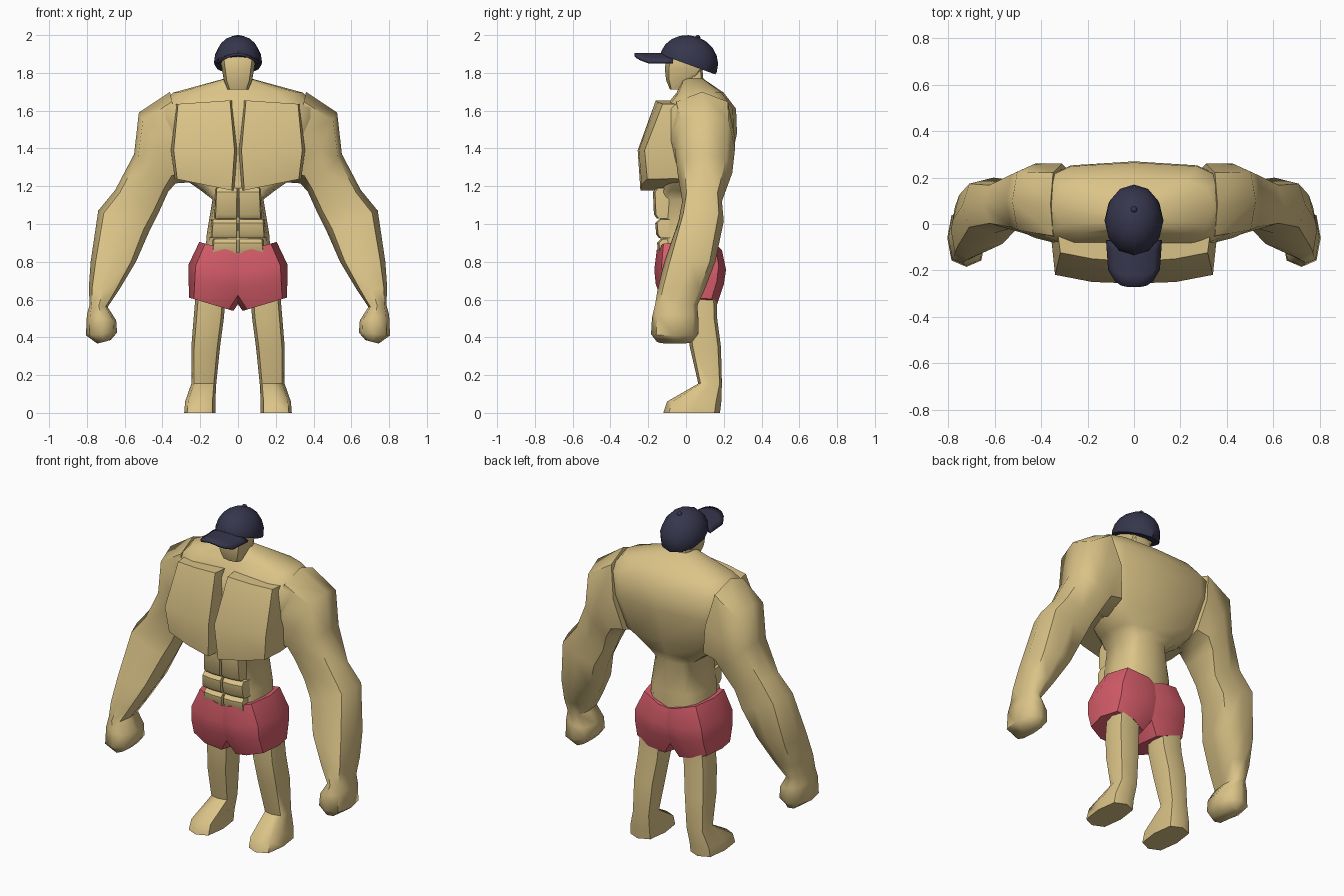
import bpy, bmesh, math
from mathutils import Matrix, Vector

if "Cube" in bpy.data.objects:
    bpy.data.objects.remove(bpy.data.objects["Cube"])


def material(name, rgb):
    m = bpy.data.materials.new(name)
    m.diffuse_color = (*rgb, 1)
    m.use_nodes = True
    m.node_tree.nodes["Principled BSDF"].inputs["Base Color"].default_value = m.diffuse_color
    return m


SKIN = material("skin tan", (0.71, 0.55, 0.245))
RED = material("shorts red", (0.68, 0.11, 0.145))
NAVY = material("cap navy", (0.037, 0.037, 0.075))


def finish(bm, name, mat, mirror=False, angle=45):
    bmesh.ops.recalc_face_normals(bm, faces=bm.faces)
    me = bpy.data.meshes.new(name)
    bm.to_mesh(me)
    bm.free()
    me.materials.append(mat)
    ob = bpy.data.objects.new(name, me)
    bpy.context.collection.objects.link(ob)
    if mirror:
        ob.modifiers.new("mirror", 'MIRROR').use_mirror_merge = False
    bpy.ops.object.select_all(action='DESELECT')
    ob.select_set(True)
    bpy.context.view_layer.objects.active = ob
    bpy.ops.object.shade_smooth_by_angle(angle=math.radians(angle))
    return ob


def loft(name, mat, rings, mirror=False, sides=8, power=3.0, skew=0.0, angle=45):
    """Each ring: outer x, z, inner x, z, front y, back y (a rounded box section)."""
    bm = bmesh.new()
    loops = []
    for ox, oz, ix, iz, y0, y1 in rings:
        loop = []
        for k in range(sides):
            a = 2 * math.pi * k / sides
            c, s = math.cos(a), math.sin(a)
            u = math.copysign(abs(c) ** (2 / power), c) if abs(c) > 1e-6 else 0
            v = math.copysign(abs(s) ** (2 / power), s) if abs(s) > 1e-6 else 0
            t = (u + 1) / 2
            loop.append(bm.verts.new((ix + (ox - ix) * t,
                                      (y0 + y1) / 2 + v * (y1 - y0) / 2 + skew * u,
                                      iz + (oz - iz) * t)))
        loops.append(loop)
    for a, b in zip(loops, loops[1:]):
        for k in range(sides):
            j = (k + 1) % sides
            bm.faces.new((a[k], a[j], b[j], b[k]))
    bm.faces.new(loops[0])
    bm.faces.new(loops[-1])
    return finish(bm, name, mat, mirror, angle)


def centred(rows):
    """Rows of half width, z, front y, back y on the middle line."""
    return [(w, z, -w, z, y0, y1) for w, z, y0, y1 in rows]


# Torso: waist, flared back, shoulders sloping up to the neck
loft("torso", SKIN, centred([
    (0.175, 0.82, -0.13, 0.17), (0.165, 0.95, -0.135, 0.175),
    (0.135, 1.13, -0.14, 0.17), (0.20, 1.18, -0.13, 0.185),
    (0.33, 1.27, -0.12, 0.225), (0.42, 1.48, -0.13, 0.27),
    (0.42, 1.61, -0.12, 0.265), (0.345, 1.695, -0.05, 0.20),
    (0.07, 1.77, -0.015, 0.09)]), sides=12, power=3.2, angle=60)

# Chest muscles
loft("chest_muscle", SKIN, [
    (0.33, 1.635, 0.03, 1.655, -0.15, 0.05),
    (0.355, 1.39, 0.004, 1.39, -0.25, 0.05),
    (0.335, 1.24, 0.02, 1.175, -0.235, 0.05)],
    mirror=True, power=8, skew=0.02)

# Stomach muscle pads
for i, (z0, z1, w, y) in enumerate([(1.03, 1.19, 0.125, -0.17),
                                    (0.925, 1.025, 0.145, -0.158),
                                    (0.83, 0.92, 0.14, -0.148)]):
    loft("stomach_pad_%d" % (i + 1), SKIN, [
        (w, z0, 0.0, z0, y + 0.015, -0.05),
        (w, z0 + 0.02, 0.0, z0 + 0.02, y, -0.05),
        (w - 0.005, z1 - 0.02, 0.0, z1 - 0.02, y - 0.005, -0.05),
        (w - 0.005, z1, 0.0, z1, y + 0.015, -0.05)],
        mirror=True, power=6, skew=0.005)

# Arms with fists
loft("arm", SKIN, [
    (0.36, 1.70, 0.26, 1.22, -0.09, 0.26),
    (0.525, 1.59, 0.33, 1.215, -0.06, 0.26),
    (0.55, 1.37, 0.37, 1.17, -0.045, 0.245),
    (0.65, 1.18, 0.42, 1.06, -0.02, 0.19),
    (0.74, 1.07, 0.47, 0.96, -0.04, 0.20),
    (0.78, 0.80, 0.54, 0.80, -0.115, 0.155),
    (0.79, 0.66, 0.63, 0.65, -0.15, 0.10),
    (0.785, 0.575, 0.69, 0.56, -0.165, 0.06),
    (0.80, 0.52, 0.645, 0.49, -0.18, 0.065),
    (0.805, 0.41, 0.64, 0.425, -0.185, 0.065),
    (0.745, 0.367, 0.675, 0.385, -0.155, 0.035)],
    mirror=True, power=2.8, angle=55)

# Legs with feet
loft("leg", SKIN, [
    (0.22, 0.68, 0.06, 0.68, 0.0, 0.16),
    (0.235, 0.50, 0.075, 0.50, 0.0, 0.165),
    (0.247, 0.35, 0.095, 0.35, 0.02, 0.185),
    (0.247, 0.155, 0.115, 0.155, 0.065, 0.19),
    (0.28, 0.06, 0.12, 0.06, -0.10, 0.187),
    (0.285, 0.0, 0.12, 0.0, -0.12, 0.18)],
    mirror=True, power=3.2, angle=55)

# Shorts: two overlapping halves give the dipped waist and split hem
loft("shorts_half", RED, [
    (0.205, 0.905, -0.10, 0.82, -0.155, 0.19),
    (0.262, 0.785, -0.10, 0.73, -0.168, 0.212),
    (0.262, 0.70, -0.06, 0.66, -0.16, 0.20),
    (0.258, 0.61, 0.025, 0.54, -0.12, 0.165)],
    mirror=True, power=3.0, angle=55)

# Neck and head
loft("neck", SKIN, centred([(0.075, 1.68, -0.02, 0.10), (0.06, 1.84, -0.01, 0.085)]))
loft("head", SKIN, centred([
    (0.055, 1.712, -0.085, -0.01), (0.075, 1.76, -0.105, 0.05),
    (0.085, 1.82, -0.112, 0.095), (0.095, 1.88, -0.105, 0.11),
    (0.07, 1.93, -0.08, 0.09)]), power=3, angle=50)

# Cap crown: tilted half dome, closed underneath
tilt = Matrix.Translation((0, 0.015, 1.858)) @ Matrix.Rotation(math.radians(-20), 4, 'X')
bm = bmesh.new()
bmesh.ops.create_uvsphere(bm, u_segments=12, v_segments=10, radius=1)
bmesh.ops.bisect_plane(bm, geom=bm.verts[:] + bm.edges[:] + bm.faces[:],
                       plane_co=(0, 0, -0.1), plane_no=(0, 0, -1), clear_outer=True)
bmesh.ops.holes_fill(bm, edges=[e for e in bm.edges if e.is_boundary])
bm.transform(tilt @ Matrix.Diagonal((0.127, 0.157, 0.14, 1)))
finish(bm, "cap_crown", NAVY, angle=35)

# Cap button
bm = bmesh.new()
bmesh.ops.create_uvsphere(bm, u_segments=8, v_segments=6, radius=0.014)
bm.transform(Matrix.Translation(tilt @ Vector((0, 0, 0.138))))
finish(bm, "cap_button", NAVY)

# Cap brim: arched sheet with a rounded front edge
bm = bmesh.new()
bmesh.ops.create_grid(bm, x_segments=8, y_segments=4, size=1)
for v in bm.verts:
    u, t = v.co.x, (1 - v.co.y) / 2
    tip = -0.272 + 0.075 * abs(u) ** 3.5
    y = -0.07 + (tip + 0.07) * t
    v.co = (0.117 * u * (1 - 0.08 * t), y, 1.897 - 0.042 * u * u)
brim = finish(bm, "cap_brim", NAVY)
thick = brim.modifiers.new("thickness", 'SOLIDIFY')
thick.thickness = 0.014
thick.offset = 0
